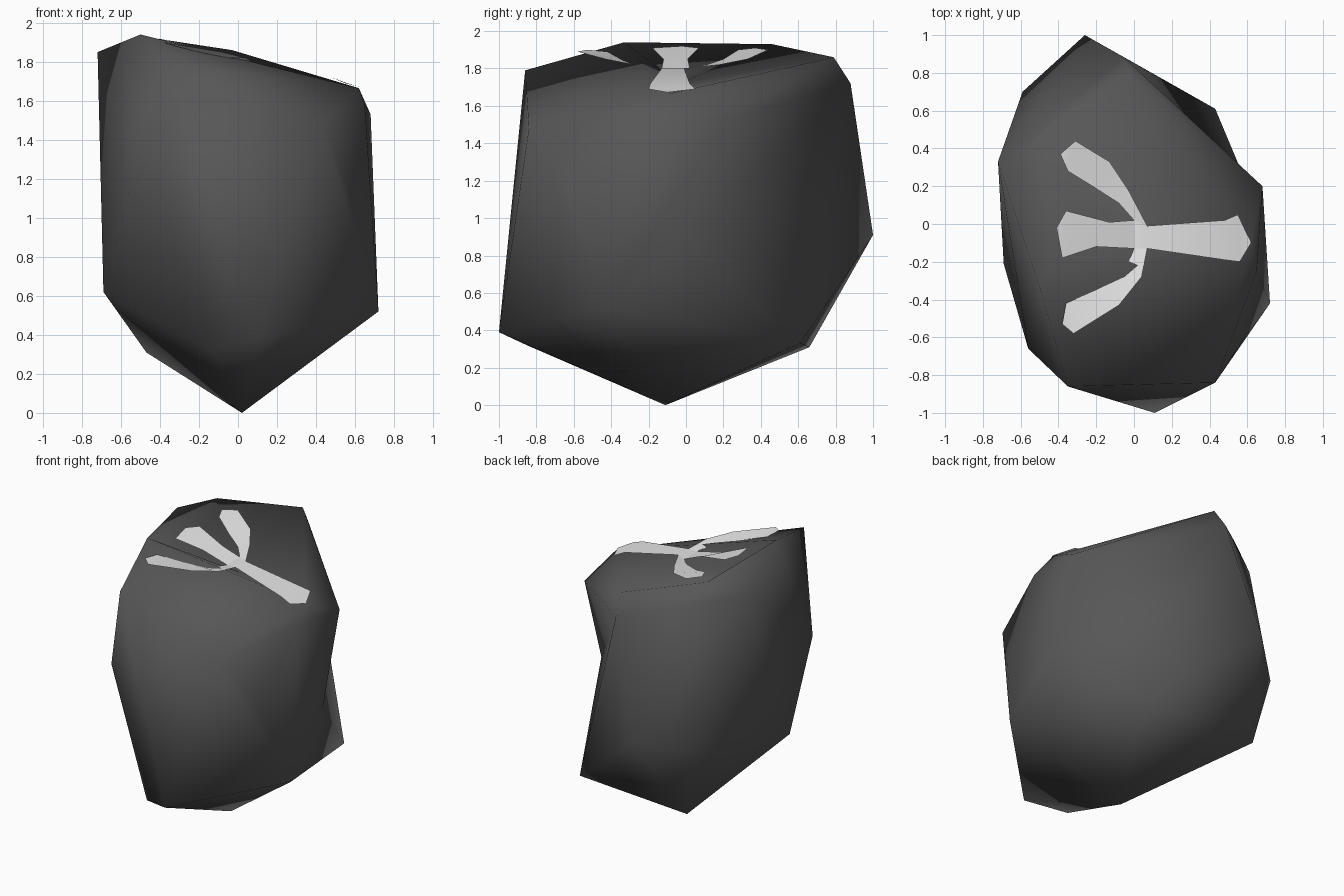
import bpy, bmesh

if "Cube" in bpy.data.objects:
    bpy.data.objects.remove(bpy.data.objects["Cube"])

def material(name, value):
    m = bpy.data.materials.new(name)
    m.diffuse_color = (value, value, value, 1)
    m.use_nodes = True
    m.node_tree.nodes["Principled BSDF"].inputs["Base Color"].default_value = m.diffuse_color
    return m

charcoal = material("charcoal plastic", 0.095)
white = material("white tie", 0.83)

def finish(name, bm, mat):
    for f in bm.faces:
        f.smooth = True
    me = bpy.data.meshes.new(name)
    bm.to_mesh(me)
    bm.free()
    ob = bpy.data.objects.new(name, me)
    me.materials.append(mat)
    bpy.context.collection.objects.link(ob)
    return ob

# Bag: corner points of the lumpy sack, wrapped in a hull
P = dict(
    bottom=(.02, -.11, 0), low_front=(.11, -1, .39), low_front_l=(-.14, -.85, .32),
    low_back_l=(-.47, .66, .31), low_back_r=(.43, .61, .33), low_right=(.72, -.42, .52),
    low_left=(-.69, -.21, .62), mid_back_l=(-.59, .70, .81), mid_back=(-.26, 1, .91),
    mid_left=(-.56, -.66, 1.13), mid_right=(.58, -.61, 1.12), front_r=(.43, -.84, 1.48),
    front_l=(-.35, -.86, 1.79), rim_fl=(-.50, -.33, 1.94), rim_l=(-.72, .33, 1.85),
    rim_bl=(-.49, .46, 1.93), rim_b=(-.03, .79, 1.86), back=(-.05, .88, 1.72),
    rim_r=(.68, .2, 1.53), side_r=(.65, -.25, 1.58), rim_tip=(.62, -.09, 1.665))
bm = bmesh.new()
V = {k: bm.verts.new(c) for k, c in P.items()}
bmesh.ops.convex_hull(bm, input=list(bm.verts))

# Hollow crease on the back right side: refill two faces around an inner point
e = bm.edges.get((V["rim_r"], V["low_back_r"]))
if e:
    faces = list(e.link_faces)
    sides = [tuple(s.verts) for f in faces for s in f.edges if s is not e]
    bmesh.ops.delete(bm, geom=faces, context='FACES_ONLY')
    e = bm.edges.get((V["rim_r"], V["low_back_r"]))
    if e:
        bm.edges.remove(e)
    crease = bm.verts.new((.69, -.01, .89))
    for a, b in sides:
        bm.faces.new((a, b, crease))

# Gathered top: replace the flat lid with a sunken fan
rim = [V[k] for k in ("rim_fl", "rim_tip", "rim_b", "rim_bl")]
lid = [f for f in bm.faces if all(v in rim for v in f.verts)]
bmesh.ops.delete(bm, geom=lid, context='FACES')
hub = bm.verts.new((.07, -.04, 1.72))
dip = bm.verts.new((-.27, -.06, 1.75))
for a, b in zip(rim, rim[1:]):
    bm.faces.new((a, b, hub))
bm.faces.new((rim[3], rim[0], dip))
bm.faces.new((rim[3], dip, hub))
bm.faces.new((dip, rim[0], hub))
loose = [v for v in bm.verts if not v.link_faces]
bmesh.ops.delete(bm, geom=loose, context='VERTS')
bmesh.ops.recalc_face_normals(bm, faces=bm.faces)
finish("bag", bm, charcoal)

# Ties: flat strips given as pairs of edge points with a height
def tie(name, rows, tip):
    bm = bmesh.new()
    pairs = [(bm.verts.new((ax, ay, z)), bm.verts.new((bx, by, z)))
             for ax, ay, bx, by, z in rows]
    for (a, b), (c, d) in zip(pairs, pairs[1:]):
        bm.faces.new((a, b, d, c))
    bm.faces.new((pairs[-1][0], pairs[-1][1], bm.verts.new(tip)))
    for f in bm.faces:  # all strips face up
        f.normal_update()
        if f.normal.z < 0:
            f.normal_flip()
    finish(name, bm, white)

tie("right_tie", [(0, .02, 0, -.13, 1.80), (.07, -.01, .07, -.13, 1.80),
                  (.48, .02, .48, -.19, 1.72), (.55, .05, .56, -.2, 1.69)], (.62, -.1, 1.672))
tie("left_tie", [(0, .02, 0, -.13, 1.80), (-.13, .01, -.2, -.12, 1.85),
                 (-.36, .07, -.38, -.18, 1.91)], (-.41, -.02, 1.92))
tie("back_tie", [(.07, -.01, 0, .02, 1.80), (-.03, .18, -.08, .11, 1.82),
                 (-.13, .33, -.22, .2, 1.85), (-.31, .44, -.35, .28, 1.90)], (-.39, .37, 1.91))
tie("front_tie", [(.07, -.13, 0, -.13, 1.80), (.04, -.28, -.06, -.28, 1.82),
                  (-.08, -.43, -.2, -.35, 1.85), (-.32, -.58, -.36, -.42, 1.89)], (-.38, -.53, 1.90))
